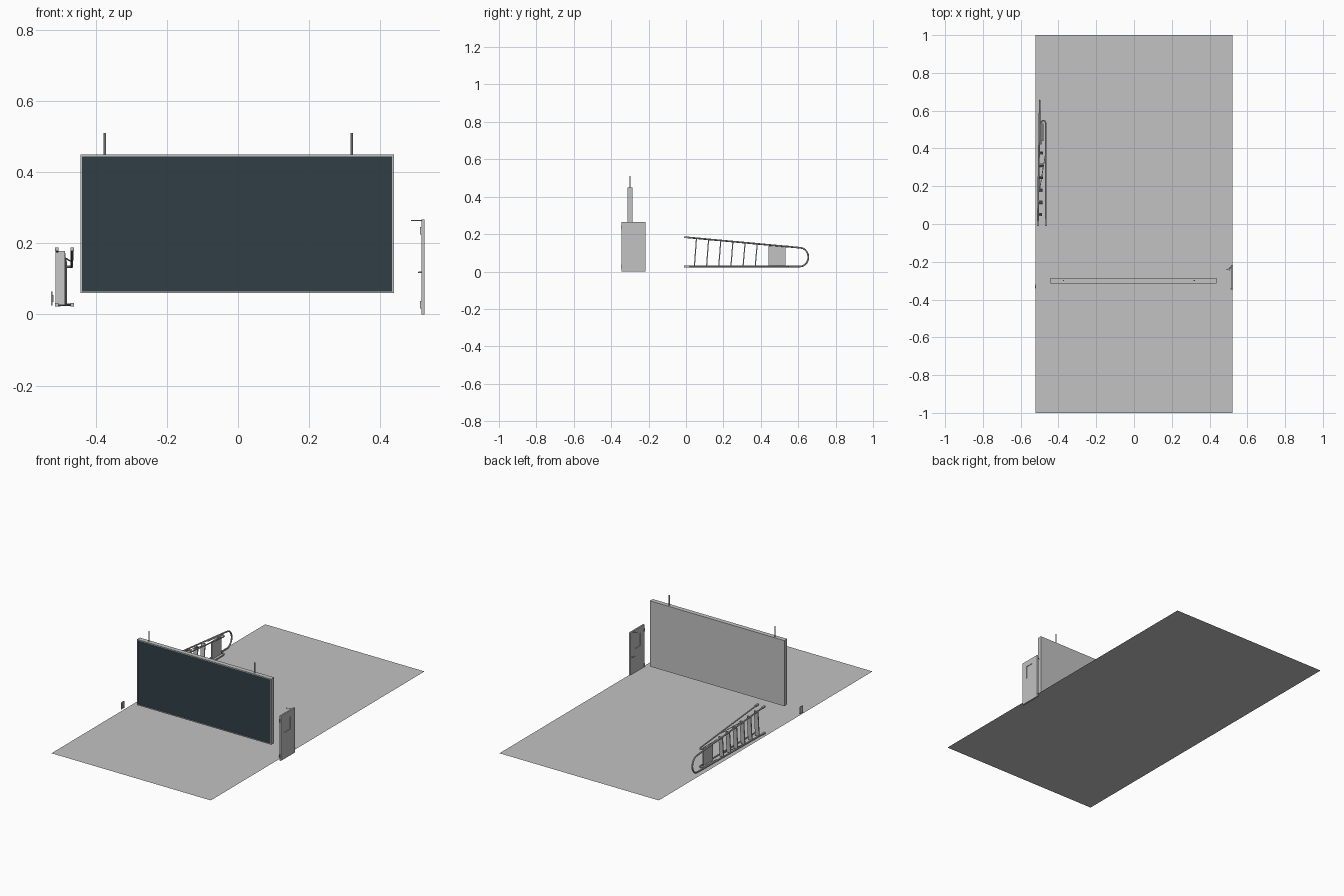
import bpy, bmesh, math
from mathutils import Vector

if "Cube" in bpy.data.objects:
    bpy.data.objects.remove(bpy.data.objects["Cube"])


def mat(name, r, g, b):
    m = bpy.data.materials.new(name)
    m.diffuse_color = (r, g, b, 1)
    m.use_nodes = True
    m.node_tree.nodes["Principled BSDF"].inputs["Base Color"].default_value = m.diffuse_color
    return m


GREY = mat("light_grey", 0.54, 0.54, 0.54)
SLATE = mat("dark_slate", 0.03, 0.049, 0.06)


def finish(name, bm, m):
    me = bpy.data.meshes.new(name)
    bm.to_mesh(me)
    bm.free()
    me.materials.append(m)
    ob = bpy.data.objects.new(name, me)
    bpy.context.collection.objects.link(ob)
    return ob


def box(name, x, y, z, m=GREY):
    """Box from (min, max) ranges."""
    bm = bmesh.new()
    bmesh.ops.create_cube(bm, size=1)
    for v in bm.verts:
        v.co = Vector([(r[0] + r[1]) / 2 + c * (r[1] - r[0]) for r, c in zip((x, y, z), v.co)])
    return finish(name, bm, m)


def tube(name, pts, r, m=GREY):
    """Round bar along a path."""
    cu = bpy.data.curves.new(name, 'CURVE')
    cu.dimensions = '3D'
    cu.bevel_depth = r
    cu.bevel_resolution = 2
    cu.use_fill_caps = True
    sp = cu.splines.new('POLY')
    sp.points.add(len(pts) - 1)
    for p, co in zip(sp.points, pts):
        p.co = (*co, 1)
    cu.materials.append(m)
    ob = bpy.data.objects.new(name, cu)
    bpy.context.collection.objects.link(ob)
    bpy.ops.object.select_all(action='DESELECT')
    ob.select_set(True)
    bpy.context.view_layer.objects.active = ob
    bpy.ops.object.convert(target='MESH')
    bpy.ops.object.shade_smooth_by_angle()
    return ob


# floor sheet
bm = bmesh.new()
bm.faces.new([bm.verts.new((sx * 0.522, sy, 0.015)) for sx, sy in ((-1, -1), (1, -1), (1, 1), (-1, 1))])
finish("floor", bm, GREY)

# hanging board: body, rim and dark writing surface set just behind the rim
X0, X1, Z0, Z1, T = -0.443, 0.438, 0.06, 0.449, 0.005
box("board_body", (X0, X1), (-0.309, -0.287), (Z0, Z1))
box("board_surface", (X0 + T, X1 - T), (-0.311, -0.308), (Z0 + T, Z1 - T), SLATE)
for i, z in enumerate((Z0, Z1 - T)):
    box(f"board_rim_level_{i}", (X0, X1), (-0.314, -0.309), (z, z + T))
for i, x in enumerate((X0, X1 - T)):
    box(f"board_rim_upright_{i}", (x, x + T), (-0.314, -0.309), (Z0 + T, Z1 - T))
for i, x in enumerate((-0.374, 0.319)):
    tube(f"board_hanger_{i}", [(x, -0.299, 0.445), (x, -0.299, 0.51)], 0.0035)

# door: leaf built around a window opening, with a recessed pane
DX = (0.515, 0.524)
box("door_lower", DX, (-0.346, -0.217), (0, 0.155))
box("door_upper", DX, (-0.346, -0.217), (0.231, 0.266))
box("door_left_stile", DX, (-0.346, -0.311), (0.155, 0.231))
box("door_right_stile", DX, (-0.256, -0.217), (0.155, 0.231))
box("door_pane", (0.518, 0.521), (-0.311, -0.256), (0.155, 0.231))
for i, z in enumerate((0.017, 0.225)):
    box(f"door_hinge_{i}", (0.511, 0.516), (-0.347, -0.341), (z, z + 0.02))
tube("door_handle", [(0.516, -0.228, 0.118), (0.507, -0.228, 0.118), (0.507, -0.248, 0.118)], 0.002)
tube("door_closer_arm", [(0.516, -0.217, 0.264), (0.513, -0.235, 0.264), (0.486, -0.243, 0.264)], 0.0018)

# wall switch plate with rocker
box("switch_plate", (-0.525, -0.521), (-0.345, -0.318), (0.025, 0.065))
box("switch_rocker", (-0.521, -0.518), (-0.338, -0.326), (0.035, 0.055))


# folding ladder lying on its side along the left edge
def top_z(y):
    return 0.183 - 0.092 * y


def lean_x(y):
    return -0.509 + 0.016 * y


arc = [(lean_x(0.6), 0.61 + 0.044 * math.sin(a), 0.077 + 0.05 * math.cos(a))
       for a in [math.pi * k / 10 for k in range(11)]]
tube("ladder_front_frame", [(lean_x(0), 0, top_z(0))] + arc + [(lean_x(0), 0, 0.027)], 0.0045)
for i in range(6):
    y = 0.05 + 0.065 * i
    x = lean_x(y)
    bm = bmesh.new()
    sec = []
    for z, dy in ((0.027, -0.005), (top_z(y), 0.006)):
        sec.append([bm.verts.new((x + dx, y + dy + ey, z)) for dx, ey in
                    ((-0.004, -0.003), (0.022, -0.003), (0.022, 0.003), (-0.004, 0.003))])
    for k in range(4):
        j = (k + 1) % 4
        bm.faces.new((sec[0][k], sec[0][j], sec[1][j], sec[1][k]))
    bm.faces.new(sec[0][::-1])
    bm.faces.new(sec[1])
    bmesh.ops.recalc_face_normals(bm, faces=bm.faces)
    finish(f"ladder_step_{i}", bm, GREY)
box("ladder_platform", (-0.486, -0.480), (0.44, 0.532), (0.03, 0.136))

# rear legs, hooked over at the top
for name, zf, in (("upper", top_z), ("lower", lambda y: 0.027)):
    path = [(-0.466, 0, zf(0)), (-0.467, 0.5, zf(0.5))]
    path += [(-0.48 + 0.013 * math.cos(a), 0.53 + 0.018 * math.sin(a), zf(0.53))
             for a in [math.pi * k / 6 for k in range(7)]]
    path += [(-0.494, 0.42, zf(0.42))]
    tube(f"ladder_rear_leg_{name}", path, 0.0038)
    # folding brace and end feet
    tube(f"ladder_brace_{name}", [(-0.5, 0.18, zf(0.18)), (-0.469, 0.37, zf(0.37))], 0.002)
    for j, x in enumerate((lean_x(0), -0.466)):
        box(f"ladder_foot_{name}_{j}", (x - 0.005, x + 0.005), (-0.01, 0.015), (zf(0) - 0.005, zf(0) + 0.005))
